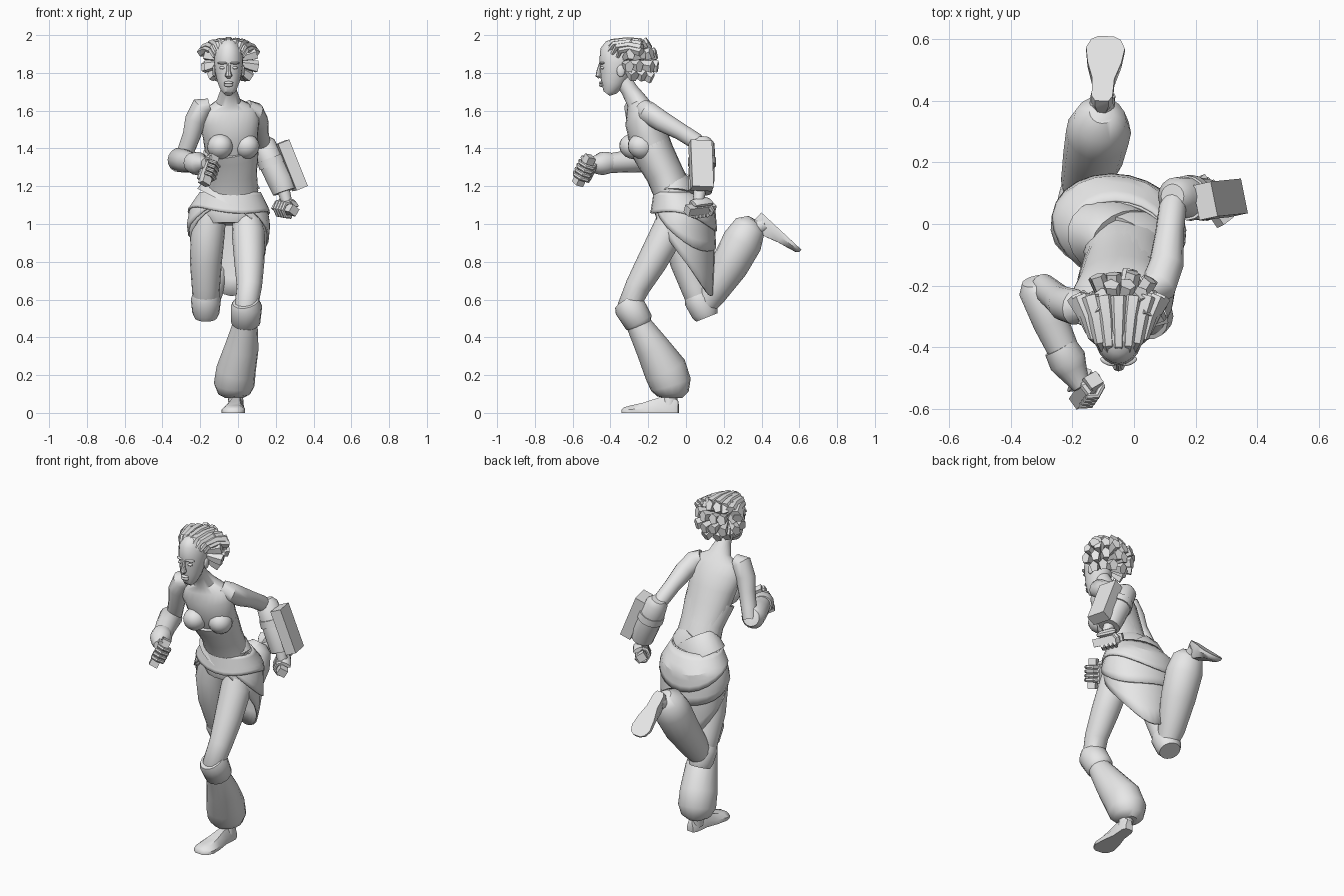
import bpy, bmesh, math, random
from mathutils import Vector, Matrix

random.seed(4)
cube = bpy.data.objects.get("Cube")
if cube:
    bpy.data.objects.remove(cube, do_unlink=True)

grey = bpy.data.materials.new("plain grey")
grey.use_nodes = True
grey.diffuse_color = (.8, .8, .8, 1)
grey.node_tree.nodes["Principled BSDF"].inputs["Base Color"].default_value = (.8, .8, .8, 1)


def finish(name, bm, sharp=40):
    bmesh.ops.recalc_face_normals(bm, faces=bm.faces)
    mesh = bpy.data.meshes.new(name)
    bm.to_mesh(mesh)
    bm.free()
    mesh.materials.append(grey)
    if sharp:
        mesh.shade_smooth()
        mesh.set_sharp_from_angle(angle=math.radians(sharp))
    obj = bpy.data.objects.new(name, mesh)
    bpy.context.collection.objects.link(obj)
    return obj


def frame(axis, ref):
    w = Vector(axis).normalized()
    u = Vector(ref)
    u = (u - w * u.dot(w)).normalized()
    return u, w.cross(u), w


def skin(bm, rows, caps=True):
    """Bridge equal closed rows of points."""
    rows = [[bm.verts.new(p) for p in row] for row in rows]
    n = len(rows[0])
    for a, b in zip(rows, rows[1:]):
        for j in range(n):
            k = (j + 1) % n
            bm.faces.new((a[j], a[k], b[k], b[j]))
    if caps:
        bm.faces.new(rows[0][::-1])
        bm.faces.new(rows[-1])


def loft(name, rings, sides=16, ref=(1, 0, 0), twist=(0, 0), sharp=40, bm=None):
    """Each ring is x, y, z, half width and optional half depth."""
    own = bm is None
    if own:
        bm = bmesh.new()
    cs = [Vector(r[:3]) for r in rings]
    last = len(cs) - 1
    rows = []
    for i, r in enumerate(rings):
        t = twist[0] + (twist[1] - twist[0]) * i / last
        side = Matrix.Rotation(t, 3, 'Z') @ Vector(ref)
        u, v, _ = frame(cs[min(i + 1, last)] - cs[max(i - 1, 0)], side)
        rows.append([cs[i] + u * r[3] * math.cos(a) + v * r[-1] * math.sin(a)
                     for a in (math.tau * j / sides for j in range(sides))])
    skin(bm, rows)
    if own:
        return finish(name, bm, sharp)


def ball(name, centre, size, turn=0, tilt=0):
    bm = bmesh.new()
    m = (Matrix.Translation(centre) @ Matrix.Rotation(turn, 4, 'Z')
         @ Matrix.Rotation(tilt, 4, 'X') @ Matrix.Diagonal((*size, 1)))
    bmesh.ops.create_uvsphere(bm, u_segments=16, v_segments=10, radius=1, matrix=m)
    return finish(name, bm)


def block(name, centre, axis, ref, size):
    bm = bmesh.new()
    m = Matrix(frame(axis, ref)).transposed().to_4x4()
    bmesh.ops.create_cube(bm, size=1, matrix=Matrix.Translation(centre) @ m @ Matrix.Diagonal((*size, 1)))
    return finish(name, bm, 0)


# Torso, bodice and bust
loft("torso", [(-.03, -.04, 1.08, .15, .11), (-.03, -.07, 1.19, .13, .095), (-.03, -.11, 1.27, .123, .095),
               (-.035, -.16, 1.37, .138, .1), (-.04, -.2, 1.46, .145, .105), (-.045, -.23, 1.55, .16, .095),
               (-.05, -.245, 1.61, .14, .07), (-.05, -.26, 1.65, .065, .055), (-.05, -.3, 1.71, .042, .045),
               (-.05, -.35, 1.79, .04, .045)], sides=24, twist=(-.2, .35))
loft("bodice", [(-.03, -.075, 1.18, .138, .102), (-.03, -.115, 1.27, .13, .1),
                (-.035, -.165, 1.36, .144, .106), (-.04, -.185, 1.4, .146, .107)], sides=24, twist=(-.1, .2))
for side, x, y in (("right", -.095, -.28), ("left", .045, -.235)):
    ball(side + "_bust", (x, y, 1.41), (.068, .075, .066), .3, -.3)

# Belt, pelvis and wrapped skirt
loft("pelvis", [(-.04, -.05, 1.16, .13, .09), (-.04, -.045, 1.06, .17, .12), (-.04, -.05, 1, .13, .1)], twist=(-.2, -.2))
for name, z, w, lean in (("belt", 1.15, .165, .02), ("upper_belt", 1.185, .142, -.012)):
    loft(name, [(-.04 - lean, -.05, z - .04, w + .012, w - .035), (-.04, -.05, z, w, w - .045),
                (-.04 + lean, -.06, z + .025, w - .015, w - .055)], sides=20, twist=(-.2, -.2))

PROFILE = [(1.18, -.04, -.05, .14, .1), (1.08, -.05, -.015, .2, .15), (1, -.05, -.02, .215, .162),
           (.85, -.05, 0, .2, .15), (.6, -.06, .04, .13, .1)]


def skirt_point(a, z, grow):
    for p, q in zip(PROFILE, PROFILE[1:]):
        if z >= q[0]:
            break
    f = (p[0] - z) / (p[0] - q[0])
    cx, cy, rx, ry = (s + (e - s) * f for s, e in zip(p[1:], q[1:]))
    v = Matrix.Rotation(-.2, 3, 'Z') @ Vector(((rx + grow) * math.sin(a), -(ry + grow) * math.cos(a), 0))
    return v + Vector((cx, cy, z))


def skirt(name, grow, front, back, wave):
    bm = bmesh.new()
    cols = [math.tau * j / 24 for j in range(24)]
    rows = []
    for i in range(7):
        row = []
        for a in cols:
            hem = back + (front - back) * (1 + math.cos(a)) / 2 + wave * math.sin(a * 2 + 1)
            row.append(skirt_point(a, 1.17 + (hem - 1.17) * i / 6, grow))
        rows.append(row)
    skin(bm, rows, caps=False)
    obj = finish(name, bm, 25)
    mod = obj.modifiers.new("cloth", 'SOLIDIFY')
    mod.thickness = .01


skirt("long_skirt", 0, 1.09, .61, .01)
skirt("middle_wrap", .009, 1.09, .84, .03)
skirt("short_wrap", .018, 1.09, .99, -.03)

# Legs, knee bands and flared trousers
loft("left_thigh", [(.045, -.06, 1.08, .07), (.055, -.1, .95, .088), (.06, -.18, .8, .08),
                    (.06, -.255, .67, .067), (.045, -.3, .57, .062), (.04, -.27, .48, .06)])
loft("left_knee_band", [(.04, -.315, .59, .07), (.045, -.3, .565, .083), (.04, -.25, .48, .078), (.04, -.24, .46, .06)])
loft("left_trouser", [(.04, -.27, .5, .06), (.035, -.24, .45, .07), (.02, -.18, .35, .09), (-.01, -.11, .23, .105, .115),
                      (-.02, -.08, .15, .108, .11), (-.02, -.07, .1, .085), (-.02, -.07, .08, .05)])
loft("left_ankle", [(-.015, -.08, .12, .04), (-.01, -.09, .03, .04)])
loft("right_thigh", [(-.14, -.03, 1.08, .08), (-.16, -.03, .95, .09), (-.17, 0, .8, .085),
                     (-.17, .045, .67, .075), (-.17, .08, .57, .068), (-.17, .1, .51, .045)])
loft("right_knee_band", [(-.17, .06, .63, .07), (-.17, .07, .6, .08), (-.17, .1, .53, .072), (-.17, .11, .505, .06)])
loft("right_trouser", [(-.17, .08, .54, .055), (-.16, .135, .63, .078), (-.13, .23, .78, .1), (-.115, .3, .91, .106),
                       (-.11, .34, .99, .085), (-.105, .36, 1.02, .04)])
loft("right_ankle", [(-.11, .33, .96, .042), (-.1, .42, 1, .04)])


# Shoes with flat soles
def shoe(name, heel, toe, up):
    bm = bmesh.new()
    heel, along = Vector(heel), Vector(toe) - Vector(heel)
    _, side, _ = frame(along, up)
    up = side.cross(along).normalized() * -1 if side.cross(along).dot(Vector(up)) < 0 else side.cross(along).normalized()
    rows = []
    for f, w, h in ((0, .022, .06), (.08, .034, .085), (.35, .036, .08), (.6, .055, .055), (.82, .063, .04), (.95, .048, .03), (1, .025, .018)):
        rows.append([heel + along * f + side * w * x + up * h * z for x, z in
                     ((-1, 0), (-1, .45), (-.55, 1), (.55, 1), (1, .45), (1, 0))])
    skin(bm, rows)
    finish(name, bm, 45)


shoe("left_shoe", (0, -.04, 0), (-.03, -.34, 0), (0, 0, 1))
shoe("right_shoe", (-.105, .4, 1.06), (-.09, .61, .865), (0, -.67, -.74))

# Arms and bracers
loft("right_arm", [(-.15, -.27, 1.63, .035), (-.19, -.27, 1.62, .058), (-.225, -.26, 1.55, .056), (-.245, -.245, 1.47, .048),
                   (-.275, -.22, 1.39, .045), (-.295, -.2, 1.33, .04)], sides=14)
loft("right_bracer", [(-.315, -.185, 1.35, .05), (-.31, -.21, 1.34, .066), (-.27, -.32, 1.33, .058), (-.22, -.43, 1.32, .05)],
     ref=(0, 0, 1))
loft("right_cuff", [(-.24, -.4, 1.325, .055), (-.215, -.445, 1.32, .062), (-.2, -.475, 1.315, .05), (-.17, -.53, 1.32, .028)],
     ref=(0, 0, 1))
loft("left_arm", [(.04, -.22, 1.61, .05), (.08, -.2, 1.59, .06), (.105, -.13, 1.545, .056), (.115, -.03, 1.49, .046),
                  (.125, .05, 1.44, .045), (.14, .09, 1.4, .035)], sides=14)
loft("left_bracer", [(.125, .09, 1.45, .04), (.135, .09, 1.425, .062), (.175, .085, 1.33, .068), (.225, .08, 1.23, .07),
                     (.245, .075, 1.17, .062)])
loft("left_wrist", [(.235, .075, 1.2, .035), (.26, .065, 1.11, .028)])
block("forearm_box", (.28, .08, 1.31), (.1, .01, -.25), (1, .2, 0), (.065, .115, .265))
loft("box_strap", [(.17, .085, 1.35, .073), (.185, .085, 1.31, .075)])


# Fists with curled fingers around small grips
def fist(side, centre, grip, inward):
    c = Vector(centre)
    u, v, w = frame(grip, inward)
    block(side + "_grip", c, grip, inward, (.045, .05, .17))
    bm = bmesh.new()
    for i in range(4):
        o = c + w * (i - 1.5) * .024
        path = [o + (u * math.cos(a) + v * math.sin(a)) * .042 for a in (2.9, 1.9, 1, 0, -.9)]
        loft("", [(*p, .014 - .001 * k) for k, p in enumerate(path)], sides=7, ref=w, bm=bm)
    thumb = [c - u * .04 + w * .03, c - v * .03 + w * .06, c + u * .025 - v * .025 + w * .055]
    loft("", [(*p, .014) for p in thumb], sides=7, ref=w, bm=bm)
    finish(side + "_fingers", bm)
    loft(side + "_palm", [(*(c - u * .04 + w * d), r, .03) for d, r in ((-.055, .01), (-.035, .02), (.035, .022), (.055, .012))],
         sides=10, ref=u)


fist("left", (.25, .075, 1.08), (-.55, .8, .1), (-.3, -.2, -.6))
fist("right", (-.155, -.54, 1.285), (.05, .07, .15), (.4, -.7, 0))

# Head and face
loft("head", [(-.05, -.42, 1.69, .022, .02), (-.05, -.405, 1.71, .042, .043), (-.05, -.39, 1.75, .058, .065),
              (-.05, -.375, 1.8, .07, .082), (-.05, -.365, 1.85, .077, .095), (-.05, -.355, 1.91, .074, .1),
              (-.05, -.345, 1.95, .055, .08), (-.05, -.34, 1.975, .025, .035)], sides=20)
loft("nose", [(-.05, -.452, 1.85, .009, .008), (-.05, -.46, 1.81, .011, .014), (-.05, -.462, 1.785, .02, .017),
              (-.05, -.455, 1.775, .012, .01)], sides=8)
for z, h in ((1.748, .008), (1.735, .009)):
    ball("lip", (-.05, -.448, z), (.025, .013, h))
for s, side in ((-1, "right"), (1, "left")):
    ball(side + "_eye", (-.05 + s * .032, -.442, 1.827), (.017, .012, .008))
    ball(side + "_brow", (-.05 + s * .033, -.446, 1.852), (.028, .013, .007), s * .35)
    ball(side + "_ear", (-.05 + s * .076, -.345, 1.81), (.01, .022, .032))

# Swept strands from the hairline
bm = bmesh.new()
for i in range(-4, 5):
    a = i * .36
    s, c = math.sin(a), math.cos(a)
    loft("", [(-.05 + .07 * s, -.35 - .085 * c, 1.88 + .045 * c, .014, .01),
              (-.05 + .09 * s, -.34 - .055 * c, 1.915 + .05 * c, .021, .017),
              (-.05 + .11 * s, -.29 - .02 * c, 1.92 + .05 * c, .027, .022),
              (-.05 + .14 * s, -.235, 1.9 + .06 * c, .032, .026)], sides=6, bm=bm)
finish("swept_strands", bm, 25)

# Chunky locks fanning out behind the head
bm = bmesh.new()
for row, (tilt, count) in enumerate(((-.65, 6), (-.2, 8), (.3, 8), (.8, 6))):
    for i in range(count):
        a = (i / (count - 1) - .5) * (3.3 - abs(tilt)) + random.uniform(-.08, .08)
        d = Vector((math.sin(a) * math.cos(tilt), math.cos(a) * math.cos(tilt), math.sin(tilt)))
        base = Vector((-.045, -.325, 1.86)) + d * .06
        tip = Vector((-.042, -.3, 1.86)) + Vector((d.x * .145, d.y * .155, d.z * .14)) * random.uniform(.9, 1.08)
        loft("", [(*base, .018), (*base.lerp(tip, .6), .03, .026), (*tip, .034, .026)],
             sides=5, ref=(.3, .2, 1), bm=bm)
finish("back_locks", bm, 15)
